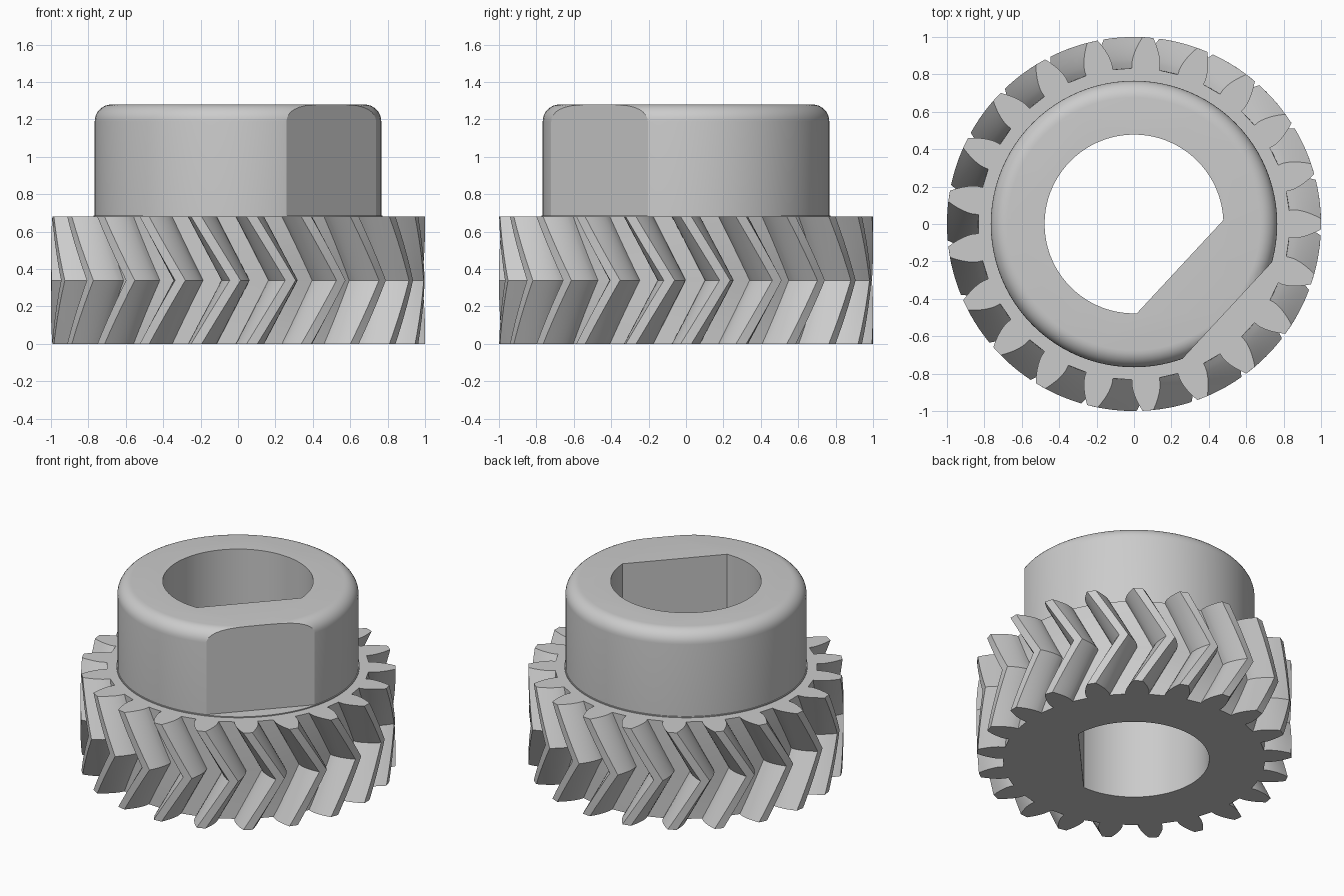
import bpy, bmesh
from math import acos, cos, pi, radians, sin, tan
from mathutils import Matrix, Vector

TEETH = 21
PITCH = 2 * pi / TEETH
ROOT, BASE, TIP = 0.833, 0.858, 1.0
GEAR_H, TOP = 0.68, 1.28
TWIST = radians(12)
HUB_R, FILLET = 0.766, 0.09
FLAT_ANGLE = -2.5 * PITCH

if "Cube" in bpy.data.objects:
    bpy.data.objects.remove(bpy.data.objects["Cube"])

steel = bpy.data.materials.new("steel grey")
steel.use_nodes = True
grey = (0.6, 0.6, 0.6, 1)
steel.diffuse_color = grey
steel.node_tree.nodes["Principled BSDF"].inputs["Base Color"].default_value = grey


def make_object(name, bm):
    bmesh.ops.recalc_face_normals(bm, faces=bm.faces)
    mesh = bpy.data.meshes.new(name)
    bm.to_mesh(mesh)
    bm.free()
    mesh.materials.append(steel)
    obj = bpy.data.objects.new(name, mesh)
    bpy.context.collection.objects.link(obj)
    return obj


def loft(name, rings):
    """Skin a stack of equal closed rings and cap both ends."""
    bm = bmesh.new()
    loops = [[bm.verts.new(p) for p in ring] for ring in rings]
    n = len(loops[0])
    for low, high in zip(loops, loops[1:]):
        for i in range(n):
            j = (i + 1) % n
            bm.faces.new((low[i], low[j], high[j], high[i]))
    bm.faces.new(loops[0][::-1])
    bm.faces.new(loops[-1])
    return make_object(name, bm)


def circle(r, z, n=96):
    return [(r * cos(2 * pi * i / n), r * sin(2 * pi * i / n), z) for i in range(n)]


def cut(obj, cutter):
    mod = obj.modifiers.new("cut", 'BOOLEAN')
    mod.operation, mod.solver, mod.object = 'DIFFERENCE', 'EXACT', cutter
    bpy.context.view_layer.objects.active = obj
    bpy.ops.object.modifier_apply(modifier=mod.name)


# Involute half width of a tooth, as an angle
def half_width(r):
    a = acos(min(1, BASE / r))
    return 0.088 - (tan(a) - a)


# Herringbone gear: the tooth outline twists forward, then back
radii = [ROOT, BASE, 0.88, 0.91, 0.94, 0.97, TIP]
tooth = [(r, -half_width(r)) for r in radii]
tooth += [(r, -a) for r, a in reversed(tooth)]
steps = 10
rings = []
for k in range(steps + 1):
    t = k / steps
    turn = TWIST * (1 - abs(2 * t - 1))
    rings.append([(r * cos(a + i * PITCH + turn), r * sin(a + i * PITCH + turn), t * GEAR_H)
                  for i in range(TEETH) for r, a in tooth])
gear = loft("herringbone_gear", rings)

# Hub with a rounded upper rim
rings = [circle(HUB_R, GEAR_H - 0.02)]
for k in range(9):
    a = k / 8 * pi / 2
    rings.append(circle(HUB_R - FILLET * (1 - cos(a)), TOP - FILLET * (1 - sin(a))))
hub = loft("hub", rings)

# Thin seat under the hub
seat = loft("hub_seat", [circle(0.772, GEAR_H - 0.02), circle(0.772, GEAR_H + 0.007)])

# Cutter for the flat on the hub
bm = bmesh.new()
bmesh.ops.create_cube(bm, size=2)
bm.transform(Matrix.Rotation(FLAT_ANGLE, 4, 'Z')
             @ Matrix.Translation((1.68, 0, GEAR_H + 1)))
flat_cutter = make_object("flat_cutter", bm)

# Cutter for the D-shaped bore
bore_r, bore_flat = 0.478, 0.336
start = acos(bore_flat / bore_r)
arc = [FLAT_ANGLE + start + (2 * pi - 2 * start) * i / 72 for i in range(73)]
bore_cutter = loft("bore_cutter", [[(bore_r * cos(a), bore_r * sin(a), z) for a in arc]
                                   for z in (-1, 2)])

# Cutter for the set screw hole, from the bore out through the flat
bm = bmesh.new()
bmesh.ops.create_cone(bm, cap_ends=True, segments=48, radius1=0.127, radius2=0.127, depth=0.8)
axis = Vector((cos(FLAT_ANGLE), sin(FLAT_ANGLE), 0))
bm.transform(Matrix.Translation(axis * 0.55 + Vector((0, 0, 0.985)))
             @ axis.to_track_quat('Z', 'Y').to_matrix().to_4x4())
screw_cutter = make_object("screw_hole_cutter", bm)

for part in (gear, hub, seat):
    cut(part, bore_cutter)
cut(hub, flat_cutter)
cut(hub, screw_cutter)
for cutter in (flat_cutter, bore_cutter, screw_cutter):
    bpy.data.objects.remove(cutter)

# Smooth shading with crisp edges
for part in (gear, hub, seat):
    bpy.ops.object.select_all(action='DESELECT')
    part.select_set(True)
    bpy.context.view_layer.objects.active = part
    bpy.ops.object.shade_smooth_by_angle(angle=radians(25))
